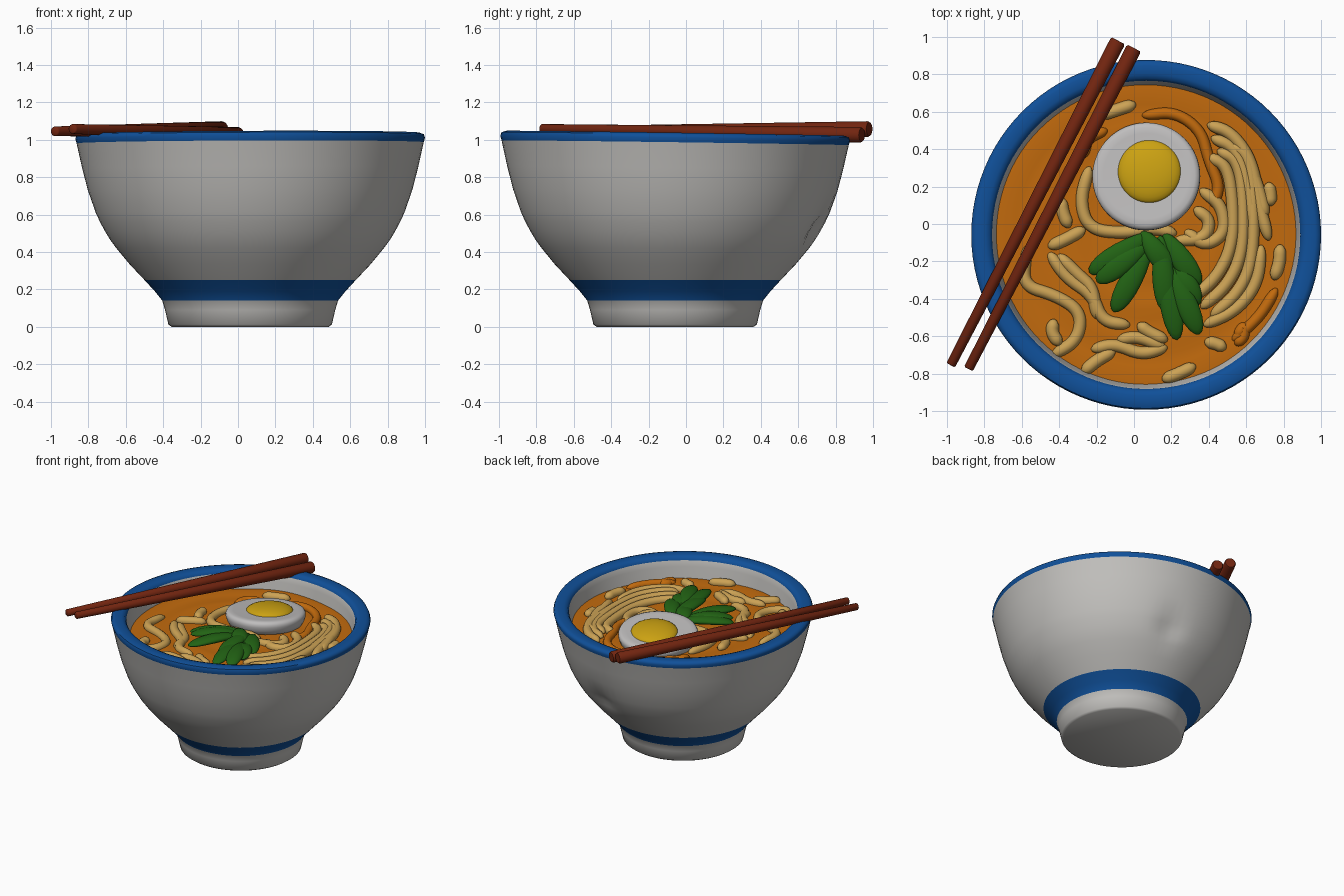
import bpy, bmesh, math
from mathutils import Vector, Matrix

if "Cube" in bpy.data.objects:
    bpy.data.objects.remove(bpy.data.objects["Cube"])

CX, CY = 0.065, -0.058      # bowl axis
SOUP = 0.88                 # broth level


def mat(name, *rgb):
    m = bpy.data.materials.new(name)
    m.diffuse_color = (*rgb, 1)
    m.use_nodes = True
    m.node_tree.nodes["Principled BSDF"].inputs["Base Color"].default_value = m.diffuse_color
    return m


white = mat("bowl white", 0.54, 0.53, 0.51)
blue = mat("glaze blue", 0.005, 0.08, 0.32)
orange = mat("broth orange", 0.54, 0.145, 0.004)
cream = mat("noodle cream", 0.60, 0.36, 0.09)
egg_white_m = mat("egg white", 0.52, 0.51, 0.51)
yellow = mat("yolk yellow", 0.60, 0.36, 0.006)
green = mat("leaf green", 0.016, 0.125, 0.007)
brown = mat("red brown wood", 0.165, 0.018, 0.005)


def finish(name, bm, *mats):
    bmesh.ops.recalc_face_normals(bm, faces=bm.faces[:])
    me = bpy.data.meshes.new(name)
    bm.to_mesh(me)
    bm.free()
    for m in mats:
        me.materials.append(m)
    ob = bpy.data.objects.new(name, me)
    bpy.context.collection.objects.link(ob)
    bpy.context.view_layer.objects.active = ob
    bpy.ops.object.select_all(action='DESELECT')
    ob.select_set(True)
    bpy.ops.object.shade_smooth_by_angle(angle=math.radians(50))
    return ob


def lathe(bm, profile, n=96):
    """Revolve (radius, z) points; r = 0 makes a pole. Returns faces band by band."""
    rings = []
    for r, z in profile:
        if r == 0:
            rings.append([bm.verts.new((0, 0, z))])
        else:
            rings.append([bm.verts.new((r * math.cos(2 * math.pi * i / n),
                                        r * math.sin(2 * math.pi * i / n), z)) for i in range(n)])
    bands = []
    for a, b in zip(rings, rings[1:]):
        band = []
        for i in range(n):
            j = (i + 1) % n
            vs = [a[i % len(a)], a[j % len(a)], b[j % len(b)], b[i % len(b)]]
            band.append(bm.faces.new(list(dict.fromkeys(vs))))
        bands.append(band)
    return bands


# Bowl: foot, blue band, flared wall, blue rim and inner lip
outline = [(0, 0), (0.42, 0), (0.437, 0.012), (0.455, 0.09), (0.47, 0.14), (0.51, 0.19), (0.565, 0.25),
           (0.645, 0.335), (0.715, 0.42), (0.748, 0.465), (0.775, 0.51), (0.802, 0.56), (0.825, 0.61),
           (0.867, 0.73), (0.898, 0.85), (0.928, 0.985), (0.935, 1.01), (0.928, 1.028), (0.905, 1.036),
           (0.86, 1.034), (0.836, 1.026), (0.824, 1.005), (0.815, 0.96), (0.795, 0.85)]
bm = bmesh.new()
bands = lathe(bm, outline)
for k, band in enumerate(bands):
    is_blue = k in (4, 5) or 15 <= k <= 20
    for f in band:
        f.material_index = int(is_blue)
dent = Vector((0.18, 0.76, 0.53))
for v in bm.verts:
    # shallow dent at the back, and a rim that sits a little lower there
    d = 0.035 * math.exp(-((v.co - dent).length / 0.1) ** 2)
    v.co.x -= d * 0.2
    v.co.y -= d
    v.co.z -= 0.014 * max(0, v.co.z - 0.3) / 0.7 * (v.co.y - 0.25 * v.co.x + 0.1)
bmesh.ops.translate(bm, verts=bm.verts, vec=(CX, CY, 0))
finish("bowl", bm, white, blue)

# Broth with a gentle swell
bm = bmesh.new()
lathe(bm, [(0.808, SOUP)] + [(0.8 - 0.05 * i, SOUP + 0.004 * math.sin(i * 1.7)) for i in range(1, 16)]
      + [(0, SOUP)])
for v in bm.verts:
    v.co.z += 0.004 * math.sin(9 * v.co.x + 4 * v.co.y)
bmesh.ops.translate(bm, verts=bm.verts, vec=(CX, CY, 0))
finish("broth", bm, orange)

# Half egg, tipped slightly toward the back
tilt = Matrix.Translation((0.065, 0.255, 0.938)) @ Matrix.Rotation(math.radians(-6), 4, Vector((0.8, 0.5, 0)))
bm = bmesh.new()
lathe(bm, [(0, -0.1), (0.2, -0.095), (0.262, -0.075), (0.28, -0.045), (0.289, -0.015), (0.288, 0.003),
           (0.28, 0.018), (0.262, 0.026), (0.23, 0.025), (0, 0.02)], 64)
bm.transform(tilt)
finish("egg_white", bm, egg_white_m)
bm = bmesh.new()
lathe(bm, [(0.17 * math.cos(a), 0.016 + 0.05 * math.sin(a)) for a in
           [math.pi / 2 * i / 8 for i in range(8)]] + [(0, 0.066)], 48)
bm.transform(tilt @ Matrix.Translation((0.018, 0.024, 0)))
finish("yolk", bm, yellow)


def tubes(name, paths, radius, material, z):
    """Round strands along xy points; ends dip and taper."""
    cu = bpy.data.curves.new(name, 'CURVE')
    cu.dimensions = '3D'
    cu.bevel_depth = radius
    cu.bevel_resolution = 3
    cu.use_fill_caps = True
    cu.resolution_u = 8
    for p in paths:
        first, last = Vector(p[0]), Vector(p[-1])
        pts = [first] + [first.lerp(Vector(p[1]), 0.06)] + [Vector(q) for q in p[1:-1]] \
            + [last.lerp(Vector(p[-2]), 0.06)] + [last]
        s = cu.splines.new('NURBS')
        s.points.add(len(pts) - 1)
        for i, q in enumerate(pts):
            end = i in (0, len(pts) - 1)
            s.points[i].co = (q.x, q.y, z - (0.012 if end else 0), 1)
            s.points[i].radius = 0.35 if end else 1
        s.order_u = 3
        s.use_endpoint_u = True
        s.use_smooth = True
    ob = bpy.data.objects.new(name, cu)
    bpy.context.collection.objects.link(ob)
    bpy.ops.object.select_all(action='DESELECT')
    ob.select_set(True)
    bpy.context.view_layer.objects.active = ob
    bpy.ops.object.convert(target='MESH')
    bpy.context.object.data.materials.clear()
    bpy.context.object.data.materials.append(material)


# Combed bundle of noodles on the right: one sweep, repeated outward
sweep = [(0.40, 0.36), (0.50, 0.31), (0.53, 0.12), (0.53, -0.10), (0.45, -0.28), (0.31, -0.40)]
bundle = [[(x + 0.054 * k, y - 0.045 * k * (1 if y < 0 else -0.7)) for x, y in sweep] for k in range(3)]
bundle += [[(0.40, 0.53), (0.52, 0.49), (0.63, 0.34), (0.67, 0.10), (0.72, -0.08)],
           [(0.42, 0.46), (0.54, 0.41), (0.61, 0.22), (0.64, -0.04)],
           [(0.60, 0.37), (0.68, 0.15), (0.70, 0.04)],
           [(0.68, -0.12), (0.66, -0.32), (0.55, -0.46), (0.38, -0.54)]]
tubes("noodle_bundle", bundle, 0.033, cream, SOUP + 0.014)

# Loose noodles round the egg and on the left
loops = [[(-0.24, 0.30), (-0.29, 0.12), (-0.24, -0.03), (-0.05, -0.05), (0.10, -0.02), (0.22, -0.05)],
         [(0.36, 0.18), (0.47, 0.10), (0.49, -0.05), (0.38, -0.12), (0.28, -0.04)],
         [(0.33, 0.08), (0.41, 0.02), (0.38, -0.08), (0.22, -0.09)],
         [(-0.57, -0.12), (-0.60, -0.33), (-0.42, -0.38), (-0.28, -0.47), (-0.30, -0.62), (-0.43, -0.70)],
         [(-0.45, -0.16), (-0.36, -0.29), (-0.22, -0.38), (-0.17, -0.52), (-0.03, -0.54)],
         [(-0.40, -0.17), (-0.30, -0.27), (-0.22, -0.34), (-0.2, -0.5)],
         [(-0.22, -0.67), (-0.10, -0.64), (0.04, -0.70), (0.17, -0.66)],
         [(-0.08, -0.62), (0.02, -0.60), (0.16, -0.66)]]
tubes("loose_noodles", loops, 0.033, cream, SOUP + 0.006)
bits = [[(-0.45, -0.12), (-0.36, -0.08), (-0.27, -0.03)], [(-0.39, 0.13), (-0.38, 0.06), (-0.35, -0.01)],
        [(-0.43, -0.52), (-0.44, -0.58), (-0.40, -0.64)], [(-0.27, -0.79), (-0.20, -0.73), (-0.11, -0.68)],
        [(0.16, -0.83), (0.24, -0.80), (0.32, -0.76)], [(-0.18, 0.58), (-0.09, 0.61), (0.0, 0.64)],
        [(0.78, -0.12), (0.78, -0.2), (0.75, -0.29)], [(0.72, 0.21), (0.73, 0.16), (0.73, 0.11)],
        [(0.03, -0.54), (0.08, -0.58), (0.17, -0.62)], [(0.39, -0.63), (0.44, -0.64), (0.48, -0.66)]]
tubes("noodle_bits", bits, 0.034, cream, SOUP + 0.008)

# Strands coated by the broth
sunk = [[(0.05, 0.58), (0.22, 0.60), (0.36, 0.50), (0.40, 0.34), (0.46, 0.2), (0.42, 0.1)],
        [(-0.27, 0.36), (-0.25, 0.46), (-0.15, 0.50)],
        [(0.76, -0.35), (0.67, -0.50), (0.53, -0.62)],
        [(0.55, -0.60), (0.59, -0.54), (0.59, -0.60), (0.55, -0.64)]]
tubes("broth_coated_noodles", sunk, 0.03, orange, SOUP + 0.004)

# Leaves: flat ovals fanned from one spot (base xy, tip xy)
leaves = [((0.10, -0.05), (-0.24, -0.26)), ((0.08, -0.10), (-0.20, -0.31)), ((0.09, -0.11), (-0.11, -0.47)),
          ((0.14, -0.06), (0.17, -0.47)), ((0.15, -0.15), (0.23, -0.62)), ((0.19, -0.22), (0.35, -0.59)),
          ((0.16, -0.05), (0.35, -0.33)), ((0.04, -0.04), (0.20, -0.26)), ((0.22, -0.2), (0.34, -0.44))]
bm = bmesh.new()
for k, (b, t) in enumerate(leaves):
    b, t = Vector(b), Vector(t)
    d = t - b
    part = bmesh.ops.create_uvsphere(bm, u_segments=20, v_segments=12, radius=1)["verts"]
    for v in part:
        x, y, z = v.co
        v.co = (x * d.length / 2, y * 0.058 * (1 + 0.2 * x), 0.028 * z - 0.018 * x * x + 0.008 * (k % 2))
    m = Matrix.Translation(((b.x + t.x) / 2, (b.y + t.y) / 2, SOUP + 0.045)) \
        @ Matrix.Rotation(math.atan2(d.y, d.x), 4, 'Z')
    bmesh.ops.transform(bm, matrix=m, verts=part)
finish("leaves", bm, green)

# Chopsticks: tapered rods resting on the rim
for name, a, b in (("chopstick_left", (-0.98, -0.755, 1.045), (-0.085, 0.98, 1.057)),
                   ("chopstick_right", (-0.885, -0.775, 1.058), (0.0, 0.94, 1.026))):
    a, b = Vector(a), Vector(b)
    L = (b - a).length
    bm = bmesh.new()
    lathe(bm, [(0, 0), (0.02, 0), (0.026, 0.006), (0.042, L - 0.01), (0.036, L), (0, L)], 24)
    bm.transform(Matrix.Translation(a) @ (b - a).to_track_quat('Z', 'Y').to_matrix().to_4x4())
    finish(name, bm, brown)
